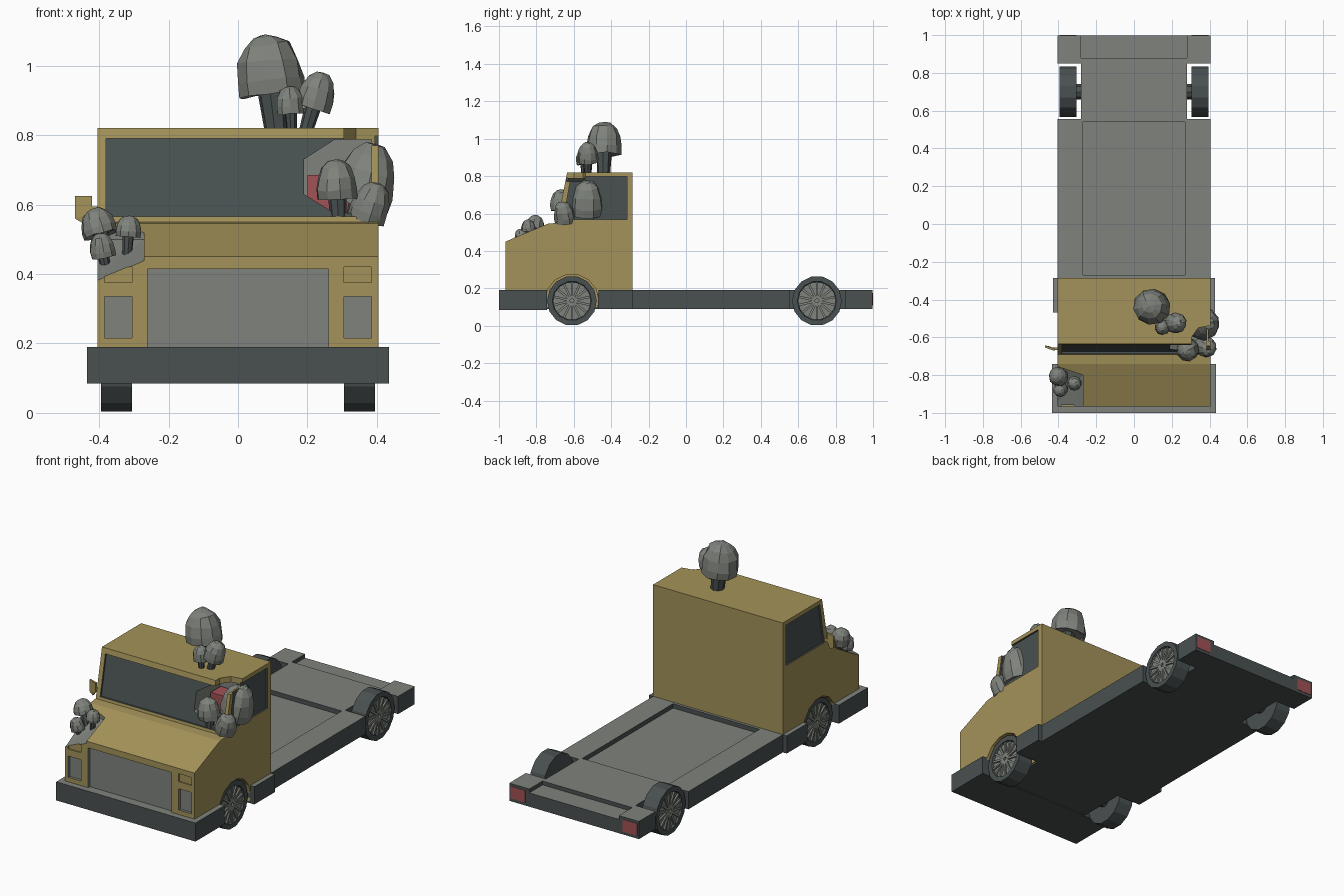
import bpy, bmesh, math, random
from mathutils import Vector, Matrix

if "Cube" in bpy.data.objects:
    bpy.data.objects.remove(bpy.data.objects["Cube"])
random.seed(4)

def material(name, col):
    m = bpy.data.materials.new(name)
    m.diffuse_color = (*col, 1)
    m.use_nodes = True
    m.node_tree.nodes["Principled BSDF"].inputs["Base Color"].default_value = m.diffuse_color
    return m

YELLOW, GREY, DARK, RED = 0, 1, 2, 3
MATS = [material("mustard paint", (0.37, 0.29, 0.10)),
        material("mid grey", (0.21, 0.225, 0.20)),
        material("dark slate", (0.068, 0.082, 0.082)),
        material("dull red", (0.36, 0.085, 0.09))]

def finish(name, bm, mat=None, top=None):
    bmesh.ops.recalc_face_normals(bm, faces=bm.faces)
    for f in bm.faces:
        if mat is not None:
            f.material_index = mat
        if top is not None and f.normal.z > 0.7:
            f.material_index = top
    me = bpy.data.meshes.new(name)
    bm.to_mesh(me)
    bm.free()
    for m in MATS:
        me.materials.append(m)
    ob = bpy.data.objects.new(name, me)
    bpy.context.collection.objects.link(ob)
    return ob

def prism(name, pts, axis, a, b, mat, top=None):
    """Extrude a 2D outline along x (points are y,z) or y (points are x,z)."""
    bm = bmesh.new()
    def place(p, t):
        return (t, p[0], p[1]) if axis == 'x' else (p[0], t, p[1])
    lo = [bm.verts.new(place(p, a)) for p in pts]
    hi = [bm.verts.new(place(p, b)) for p in pts]
    bm.faces.new(lo)
    bm.faces.new(hi)
    n = len(pts)
    for i in range(n):
        j = (i + 1) % n
        bm.faces.new((lo[i], lo[j], hi[j], hi[i]))
    return finish(name, bm, mat, top)

def box(name, x0, x1, y0, y1, z0, z1, mat, top=None):
    return prism(name, [(x0, z0), (x1, z0), (x1, z1), (x0, z1)], 'y', y0, y1, mat, top)

def hull(name, pts, mat):
    bm = bmesh.new()
    for p in pts:
        bm.verts.new(p)
    bmesh.ops.convex_hull(bm, input=bm.verts)
    return finish(name, bm, mat)

def drum(name, r, x0, x1, y, z, mat, seg=14):
    pts = [(y + r * math.cos(math.tau * i / seg), z + r * math.sin(math.tau * i / seg)) for i in range(seg)]
    return prism(name, pts, 'x', x0, x1, mat)

# Cab shell
FY, RY, WZ = -0.61, 0.70, 0.133
cab = prism("cab_body", [(-0.965, 0.17), (-0.965, 0.45), (-0.74, 0.545), (-0.69, 0.55), (-0.635, 0.82),
                         (-0.285, 0.82), (-0.285, 0.17), (-0.47, 0.17), (-0.47, 0.10), (-0.745, 0.10),
                         (-0.745, 0.17)], 'x', -0.405, 0.405, YELLOW)

def cut(cutter):
    cutter.hide_render = True
    cutter.hide_viewport = True
    mod = cab.modifiers.new(cutter.name, 'BOOLEAN')
    mod.operation = 'DIFFERENCE'
    mod.solver = 'EXACT'
    mod.object = cutter

# Recessed grille, lamps, windows and wheel arches
cut(box("grille_cut", -0.26, 0.26, -1.0, -0.95, 0.16, 0.415, GREY))
cut(prism("windshield_cut", [(-0.75, 0.565), (-0.676, 0.565), (-0.63, 0.79), (-0.75, 0.79)],
          'x', -0.38, 0.38, DARK))
for s, side in ((1, "right"), (-1, "left")):
    def span(a, b):
        return sorted((s * a, s * b))
    cut(box(side + "_headlight_cut", *span(0.305, 0.385), -1.0, -0.95, 0.215, 0.335, GREY))
    cut(box(side + "_signal_cut", *span(0.305, 0.385), -1.0, -0.958, 0.375, 0.42, YELLOW))
    cut(prism(side + "_window_cut", [(-0.655, 0.568), (-0.315, 0.568), (-0.315, 0.797), (-0.615, 0.797)],
              'x', *span(0.395, 0.45), DARK))
    cut(drum(side + "_arch_cut", 0.143, *span(0.283, 0.5), FY, WZ, YELLOW))

# Broken windshield corner with torn roof, and crumpled hood corner
cut(prism("broken_glass_cut", [(0.19, 0.63), (0.19, 0.73), (0.28, 0.788), (0.385, 0.788), (0.385, 0.57), (0.27, 0.58)],
          'y', -0.8, -0.43, GREY))
cut(hull("torn_roof_cut", [(x, y, z) for z in (0.77, 0.9) for x, y in
                           ((0.305, -0.75), (0.305, -0.6), (0.34, -0.55), (0.45, -0.53), (0.45, -0.75))], YELLOW))
dent = [(-0.45, -1.0, 0.35), (-0.45, -0.74, 0.50), (-0.27, -1.0, 0.425), (-0.27, -0.80, 0.50), (-0.33, -0.85, 0.455)]
cut(hull("hood_dent_cut", dent + [(x, y, 0.65) for x, y, z in dent], GREY))
box("seat", 0.2, 0.375, -0.53, -0.44, 0.57, 0.685, RED)

# Side mirror
hull("side_mirror", [(x, y + d, z) for d in (0, 0.012) for x, y, z in
                     ((-0.47, -0.655, 0.56), (-0.47, -0.655, 0.625), (-0.42, -0.672, 0.625),
                      (-0.42, -0.672, 0.575), (-0.445, -0.66, 0.545))], YELLOW)
box("mirror_arm", -0.43, -0.40, -0.668, -0.655, 0.575, 0.595, YELLOW)

# Chassis
box("front_bumper", -0.435, 0.435, -1.0, -0.742, 0.085, 0.19, DARK, GREY)
box("cab_step", -0.43, 0.43, -0.468, -0.285, 0.09, 0.19, DARK, GREY)
box("front_frame", -0.28, 0.28, -0.76, -0.45, 0.09, 0.18, DARK)
box("bed_floor", -0.405, 0.405, -0.29, 0.557, 0.09, 0.165, DARK, GREY)
box("bed_front_lip", -0.27, 0.27, -0.29, -0.27, 0.16, 0.19, DARK, GREY)
box("bed_crossbar", -0.28, 0.28, 0.54, 0.88, 0.09, 0.19, DARK, GREY)
box("rear_bar", -0.285, 0.285, 0.875, 0.998, 0.09, 0.168, DARK, GREY)
for s, side in ((1, "right"), (-1, "left")):
    def span(a, b):
        return sorted((s * a, s * b))
    box(side + "_bed_rail", *span(0.27, 0.405), -0.29, 0.557, 0.09, 0.19, DARK, GREY)
    box(side + "_rear_corner", *span(0.28, 0.405), 0.85, 0.998, 0.09, 0.19, DARK, GREY)
    box(side + "_tail_light", *span(0.305, 0.395), 0.995, 1.0, 0.107, 0.175, RED)

# Wheels: tyre drum with a sunken spoked hub on the outer face
def wheel(name, s, y):
    bm = bmesh.new()
    rot = Matrix.Rotation(s * math.pi / 2, 4, 'Y')
    bmesh.ops.create_cone(bm, cap_ends=True, segments=14, radius1=WZ, radius2=WZ, depth=0.09,
                          matrix=Matrix.Translation((s * 0.35, y, WZ)) @ rot)
    bm.normal_update()
    for f in bm.faces:
        f.material_index = DARK
    outer = max(bm.faces, key=lambda f: f.calc_center_median().x * s)
    bmesh.ops.inset_region(bm, faces=[outer], thickness=0.028, depth=0)
    bmesh.ops.inset_region(bm, faces=[outer], thickness=0.004, depth=-0.012)
    outer.material_index = GREY
    for i in range(14):
        m = (Matrix.Translation((s * 0.386, y, WZ)) @ Matrix.Rotation(math.tau * i / 14, 4, 'X')
             @ Matrix.Translation((0, 0, 0.055)) @ Matrix.Diagonal((0.012, 0.012, 0.09, 1)))
        made = bmesh.ops.create_cube(bm, size=1, matrix=m)
        for f in {f for v in made['verts'] for f in v.link_faces}:
            f.material_index = GREY
    finish(name, bm)

for y, end in ((FY, "front"), (RY, "rear")):
    for s, side in ((1, "right"), (-1, "left")):
        wheel(f"{end}_{side}_wheel", s, y)
    drum(end + "_axle", 0.04, -0.32, 0.32, y, WZ, DARK, 8)

# Mushrooms: lathed cap and flared stem along the line base -> top
CAP = [(0.8, 0.06), (0.97, 0.0), (1.0, 0.25), (0.92, 0.55), (0.7, 0.82), (0.36, 0.96)]

def mushroom(name, base, top, r, h, seg=10):
    base, top = Vector(base), Vector(top)
    axis = (top - base).normalized()
    rot = axis.to_track_quat('Z', 'Y').to_matrix().to_4x4()
    bm = bmesh.new()
    rings = []
    for fr, fz in CAP:
        ring = []
        for i in range(seg):
            a = math.tau * i / seg
            k = r * fr * random.uniform(0.95, 1.04)
            ring.append(bm.verts.new((k * math.cos(a), k * math.sin(a), h * (fz - 1 + random.uniform(-.03, .03)))))
        rings.append(ring)
    tip = bm.verts.new((0, 0, 0))
    bm.faces.new(rings[0])
    for lo, hi in zip(rings, rings[1:]):
        for i in range(seg):
            j = (i + 1) % seg
            bm.faces.new((lo[i], lo[j], hi[j], hi[i]))
    for i in range(seg):
        bm.faces.new((rings[-1][i], rings[-1][(i + 1) % seg], tip))
    bm.transform(Matrix.Translation(top) @ rot)
    finish(name + "_cap", bm, GREY)
    bm = bmesh.new()
    length = (top - base).length - h * 0.5
    bmesh.ops.create_cone(bm, cap_ends=True, segments=8, radius1=r * 0.36, radius2=r * 0.48, depth=length,
                          matrix=Matrix.Translation(base + axis * length / 2) @ rot)
    finish(name + "_stem", bm, DARK)

mushroom("roof_large_mushroom", (0.112, -0.44, 0.81), (0.078, -0.435, 1.09), 0.097, 0.175)
mushroom("roof_medium_mushroom", (0.195, -0.525, 0.81), (0.245, -0.525, 0.98), 0.055, 0.11)
mushroom("roof_small_mushroom", (0.155, -0.545, 0.81), (0.148, -0.55, 0.942), 0.041, 0.08)
mushroom("window_large_mushroom", (0.34, -0.53, 0.54), (0.397, -0.525, 0.775), 0.087, 0.19)
mushroom("window_medium_mushroom", (0.29, -0.66, 0.54), (0.28, -0.67, 0.73), 0.061, 0.115)
mushroom("window_low_mushroom", (0.36, -0.64, 0.53), (0.405, -0.665, 0.663), 0.056, 0.115)
mushroom("hood_large_mushroom", (-0.375, -0.82, 0.45), (-0.418, -0.80, 0.588), 0.051, 0.08)
mushroom("hood_medium_mushroom", (-0.32, -0.84, 0.45), (-0.313, -0.845, 0.568), 0.038, 0.06)
mushroom("hood_small_mushroom", (-0.38, -0.87, 0.41), (-0.398, -0.885, 0.518), 0.038, 0.07)
